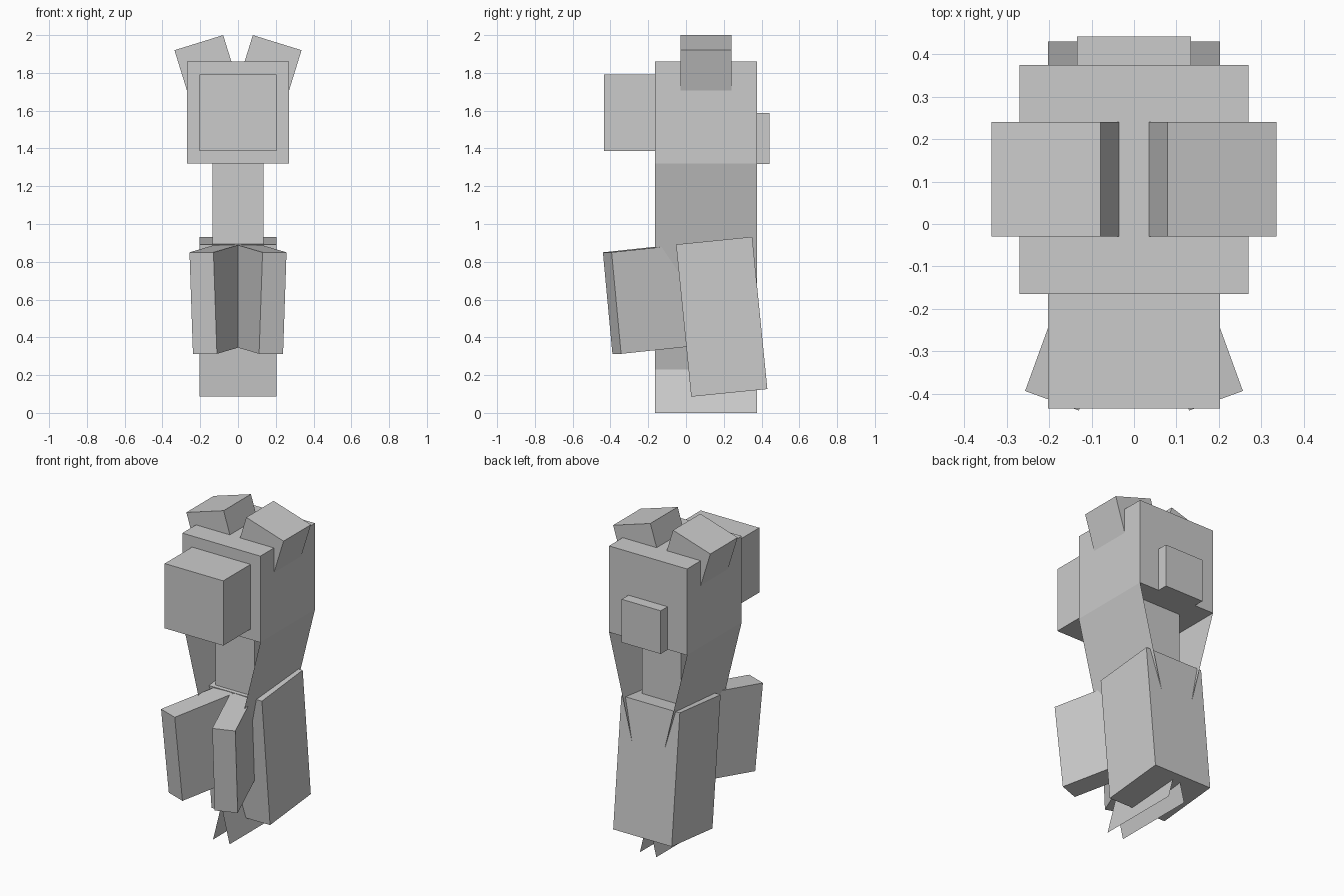
import bpy, bmesh
from math import radians
from mathutils import Vector, Matrix, Euler

if "Cube" in bpy.data.objects:
    bpy.data.objects.remove(bpy.data.objects["Cube"])

U = 0.0675  # one block unit


def mesh_object(name, bm):
    me = bpy.data.meshes.new(name)
    bm.to_mesh(me)
    bm.free()
    ob = bpy.data.objects.new(name, me)
    bpy.context.collection.objects.link(ob)
    return ob


def box(name, center, units, rot=(0, 0, 0)):
    """Box sized in block units, placed by centre and rotation in degrees."""
    bm = bmesh.new()
    bmesh.ops.create_cube(bm, size=1)
    size = Vector(units) * U
    bmesh.ops.scale(bm, vec=size, verts=bm.verts)
    ob = mesh_object(name, bm)
    ob.location = center
    ob.rotation_euler = [radians(a) for a in rot]
    return ob


def sheet(name, corners):
    bm = bmesh.new()
    bm.faces.new([bm.verts.new(c) for c in corners])
    return mesh_object(name, bm)


TILT = 5.7
HY = 0.105  # head centre in y

# Head, snout and the block behind the head
box("head", (0, HY, 1.59), (8, 8, 8))
box("snout", (0, -0.30, 1.588), (6, 4, 6))
box("head_back_block", (0, 0.409, 1.453), (4, 1, 4))

# Neck runs down into the tilted body
box("neck", (0, HY, 1.05), (4, 4, 8))
box("body", (0, 0.189, 0.509), (6, 6, 12), (TILT, 0, 0))

for s, side in ((1, "right"), (-1, "left")):
    # Ear leaning outward
    box("ear_" + side, (s * 0.1675, HY, 1.831), (4, 4, 4), (0, s * 17.2, 0))

    # Front limb, splayed outward and tilted with the body
    rot = (TILT, 0, s * 20)
    turn = Euler([radians(a) for a in rot]).to_matrix()
    center = Vector((s * 0.13, -0.44, 0.85)) + turn @ Vector((s * U, 3 * U, -4 * U))
    box("front_limb_" + side, center, (2, 6, 8), rot)

    # Thin drape from the head edge, crossing its twin near the ground
    y0, y1 = HY - 4 * U, HY + 4 * U
    pts = [(s * 0.27, y0, 1.32), (s * 0.27, y1, 1.32),
           (s * -0.057, y1, 0), (s * -0.057, y0, 0)]
    sheet("drape_" + side, pts if s > 0 else pts[::-1])
